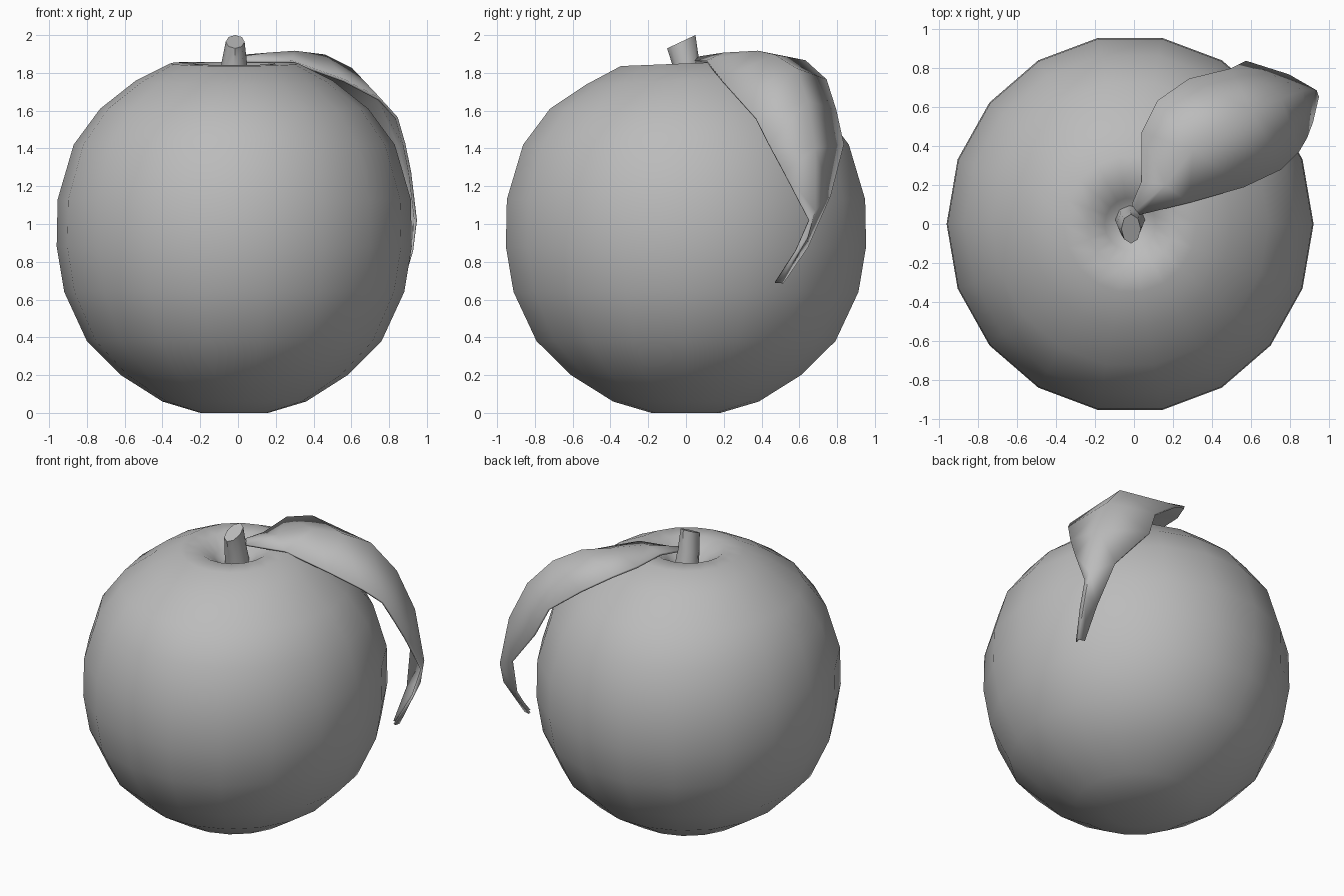
import bpy
import bmesh
import math
from mathutils import Vector

default_cube = bpy.data.objects.get("Cube")
if default_cube:
    bpy.data.objects.remove(default_cube, do_unlink=True)

# One plain grey for the whole model
GREY = (0.5, 0.5, 0.5, 1.0)
grey = bpy.data.materials.new("plain grey")
grey.use_nodes = True
grey.diffuse_color = GREY
grey.node_tree.nodes["Principled BSDF"].inputs["Base Color"].default_value = GREY


def ring(bm, centre, rx, ry, sides, slope=0.0):
    """Add an elliptical ring of vertices, tilted along y by slope."""
    verts = []
    for i in range(sides):
        angle = math.tau * i / sides
        offset = Vector((rx * math.cos(angle), ry * math.sin(angle), 0))
        offset.z = slope * offset.y
        verts.append(bm.verts.new(Vector(centre) + offset))
    return verts


def bridge(bm, lower, upper):
    """Join two rings with a band of quads."""
    count = len(lower)
    for i in range(count):
        j = (i + 1) % count
        bm.faces.new((lower[i], lower[j], upper[j], upper[i]))


def finish(bm, name, sharp_angle):
    """Turn the mesh into a smooth-shaded object."""
    bmesh.ops.recalc_face_normals(bm, faces=bm.faces)
    mesh = bpy.data.meshes.new(name)
    bm.to_mesh(mesh)
    bm.free()
    mesh.materials.append(grey)
    obj = bpy.data.objects.new(name, mesh)
    bpy.context.collection.objects.link(obj)
    bpy.ops.object.select_all(action="DESELECT")
    obj.select_set(True)
    bpy.context.view_layer.objects.active = obj
    bpy.ops.object.shade_smooth_by_angle(angle=math.radians(sharp_angle))
    return obj


# Fruit: (radius, height) rows from the base, over the rim, into the dimple
fruit_profile = [
    (0.18, 0.0), (0.38, 0.06), (0.6, 0.2), (0.78, 0.38), (0.9, 0.64),
    (0.94, 0.88), (0.935, 1.13), (0.85, 1.42), (0.71, 1.61), (0.52, 1.76),
    (0.34, 1.85), (0.22, 1.85), (0.13, 1.79), (0.07, 1.74),
]
bm = bmesh.new()
rows = []
for radius, height in fruit_profile:
    rows.append(ring(bm, (-0.02, 0, height), radius, radius * 1.03, 18))
for lower, upper in zip(rows, rows[1:]):
    bridge(bm, lower, upper)
bm.faces.new(rows[0])
bm.faces.new(rows[-1])
# The rim dips a little towards the front
for row in rows[-5:]:
    for vert in row:
        vert.co.z += 0.04 * min(vert.co.y, 0.2)
finish(bm, "fruit_body", 60)

# Stem: leans forward and ends in a slanted cut
bm = bmesh.new()
stem_rows = [
    ring(bm, (-0.02, 0.03, 1.7), 0.08, 0.08, 8),
    ring(bm, (-0.02, 0.0, 1.85), 0.068, 0.07, 8, 0.2),
    ring(bm, (-0.015, -0.025, 1.965), 0.05, 0.075, 8, 0.47),
]
for lower, upper in zip(stem_rows, stem_rows[1:]):
    bridge(bm, lower, upper)
bm.faces.new(stem_rows[0])
bm.faces.new(stem_rows[-1])
finish(bm, "stem", 50)

# Leaf: each row is front edge, midrib, back edge, from the stalk to the tip
leaf_rows = [
    ((0.03, 0.05, 1.86), (0.01, 0.07, 1.88), (-0.01, 0.1, 1.87)),
    ((0.28, 0.11, 1.86), (0.16, 0.2, 1.9), (0.04, 0.22, 1.88)),
    ((0.56, 0.19, 1.76), (0.3, 0.38, 1.91), (0.04, 0.47, 1.89)),
    ((0.75, 0.28, 1.66), (0.46, 0.47, 1.89), (0.12, 0.63, 1.86)),
    ((0.84, 0.37, 1.56), (0.6, 0.58, 1.82), (0.28, 0.74, 1.76)),
    ((0.88, 0.44, 1.42), (0.75, 0.64, 1.65), (0.49, 0.79, 1.6)),
    ((0.91, 0.52, 1.27), (0.86, 0.68, 1.4), (0.57, 0.83, 1.42)),
    ((0.94, 0.65, 1.02), (0.93, 0.68, 1.07), (0.79, 0.76, 1.15)),
    ((0.92, 0.58, 0.86), (0.93, 0.64, 0.93), (0.84, 0.64, 0.88)),
    ((0.86, 0.47, 0.69), (0.87, 0.5, 0.69), (0.83, 0.51, 0.69)),
]
bm = bmesh.new()
grid = [[bm.verts.new(point) for point in row] for row in leaf_rows]
for near, far in zip(grid, grid[1:]):
    for k in range(2):
        bm.faces.new((near[k], far[k], far[k + 1], near[k + 1]))
leaf = finish(bm, "leaf", 60)
thickness = leaf.modifiers.new("thickness", "SOLIDIFY")
thickness.thickness = 0.015
thickness.offset = 0
